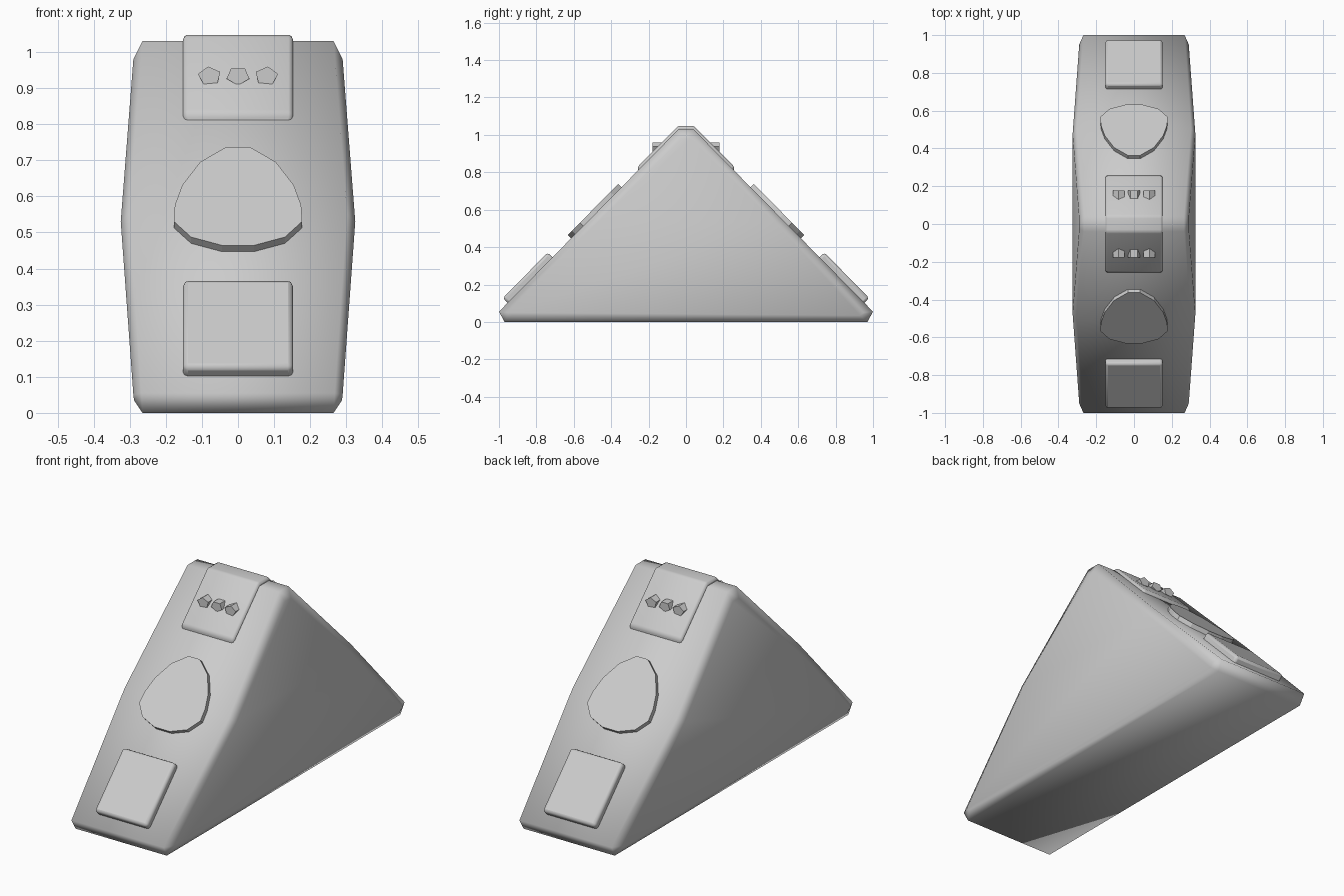
import bpy, bmesh, math
from mathutils import Vector

old = bpy.data.objects.get("Cube")
if old:
    bpy.data.objects.remove(old, do_unlink=True)

grey = bpy.data.materials.new("plain_grey")
grey.use_nodes = True
COLOUR = (0.6, 0.6, 0.6, 1)
grey.diffuse_color = COLOUR
grey.node_tree.nodes["Principled BSDF"].inputs["Base Color"].default_value = COLOUR


def finish(name, bm, smooth=None, bevel=0):
    bmesh.ops.recalc_face_normals(bm, faces=bm.faces)
    mesh = bpy.data.meshes.new(name)
    bm.to_mesh(mesh)
    bm.free()
    mesh.materials.append(grey)
    ob = bpy.data.objects.new(name, mesh)
    bpy.context.collection.objects.link(ob)
    if bevel:
        mod = ob.modifiers.new("soft_edges", "BEVEL")
        mod.width, mod.segments = bevel, 2
        mod.limit_method = "ANGLE"
    if smooth:
        bpy.ops.object.select_all(action="DESELECT")
        ob.select_set(True)
        bpy.context.view_layer.objects.active = ob
        bpy.ops.object.shade_smooth_by_angle(angle=math.radians(smooth))
    return ob


def bridge(bm, a, b):
    for i in range(len(a)):
        j = (i + 1) % len(a)
        bm.faces.new((a[i], a[j], b[j], b[i]))


def prism(name, low, high, **kw):
    """Solid between two matching outlines."""
    bm = bmesh.new()
    a = [bm.verts.new(p) for p in low]
    b = [bm.verts.new(p) for p in high]
    bm.faces.new(a)
    bm.faces.new(b)
    bridge(bm, a, b)
    return finish(name, bm, **kw)


# Wedge body: half profiles (y, z, half width) for the rim and the bulged side
rim = [(0.97, 0, 0.265), (1, 0.055, 0.268), (0.51, 0.553, 0.302), (0.04, 1.03, 0.265)]
side = [(0.93, 0.035, 0.288), (0.95, 0.05, 0.29), (0.475, 0.53, 0.325), (0.025, 0.98, 0.29)]
bm = bmesh.new()


def ring(half, sx):
    loop = [(sx * w, -y, z) for y, z, w in half]
    loop += [(sx * w, y, z) for y, z, w in reversed(half)]
    return [bm.verts.new(p) for p in loop]


rings = [ring(side, -1), ring(rim, -1), ring(rim, 1), ring(side, 1)]
for a, b in zip(rings, rings[1:]):
    bridge(bm, a, b)
for cap in (rings[0], rings[-1]):
    bm.faces.new(cap[:3] + cap[5:])
    bm.faces.new(cap[2:6])
finish("wedge_body", bm, smooth=80)

# Slope frame: u runs up the slope, n points out of it
FOOT = Vector((0, -1, 0.055))
U = Vector((0, 0.96, 0.975)).normalized()
N = Vector((0, -U.z, U.y))


def on_slope(x, u, n, s):
    p = FOOT + U * u + N * n
    return (x, p.y * s, p.z)


# Half outline of the egg-shaped plate, as (x, u)
egg = [(0.045, 0.55), (0.13, 0.582), (0.178, 0.643), (0.175, 0.706),
       (0.155, 0.783), (0.105, 0.874), (0.032, 0.933)]
egg += [(-x, u) for x, u in reversed(egg)]
square = [(-0.152, 0.066), (0.152, 0.066), (0.152, 0.408), (-0.152, 0.408)]

for s, end in ((1, "front"), (-1, "back")):
    prism(end + "_square_panel",
          [on_slope(x, u, -0.02, s) for x, u in square],
          [on_slope(x, u, 0.036, s) for x, u in square], smooth=60, bevel=0.014)
    prism(end + "_egg_plate",
          [on_slope(x, u, -0.02, s) for x, u in egg],
          [on_slope(x, u, 0.025, s) for x, u in egg])
    # Three five-sided studs on the cap
    for k in (-1, 0, 1):
        start = -math.pi / 2 if k == 0 else math.pi / 2 - 0.12 * k
        pent = [(k * 0.079 + 0.033 * math.cos(start + i * math.tau / 5),
                 0.934 + 0.026 * math.sin(start + i * math.tau / 5)) for i in range(5)]
        prism(f"{end}_stud_{k + 2}",
              [(x, -0.1 * s, z) for x, z in pent],
              [(x, -0.178 * s, z) for x, z in pent])

# Cap folded over the ridge
half = [(-0.2, 0.8), (-0.255, 0.8), (-0.257, 0.832), (-0.042, 1.048)]
fold = half + [(-y, z) for y, z in reversed(half)]
prism("ridge_cap", [(-0.152, y, z) for y, z in fold],
      [(0.152, y, z) for y, z in fold], smooth=60, bevel=0.012)
